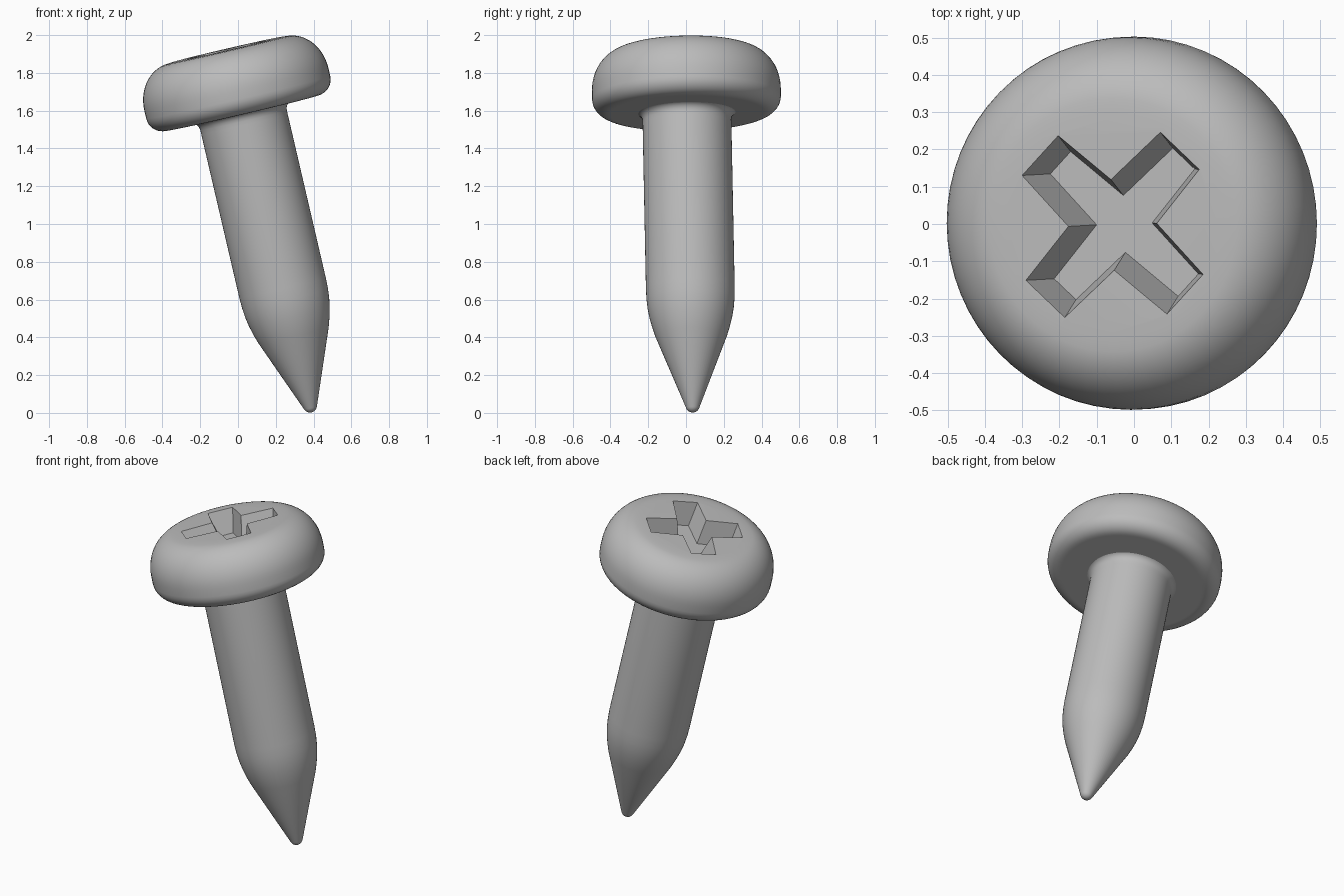
import bpy, bmesh, math
from mathutils import Vector

cube = bpy.data.objects.get("Cube")
if cube:
    bpy.data.objects.remove(cube, do_unlink=True)

SEGMENTS = 64
TIP = Vector((0.39, 0.036, 0.0))
AXIS = Vector((-0.2327, -0.02, 1.0)).normalized()

steel = bpy.data.materials.new("grey steel")
steel.use_nodes = True
grey = (0.5, 0.5, 0.5, 1)
steel.diffuse_color = grey
steel.node_tree.nodes["Principled BSDF"].inputs["Base Color"].default_value = grey


def make_object(name, bm):
    bmesh.ops.recalc_face_normals(bm, faces=bm.faces)
    mesh = bpy.data.meshes.new(name)
    bm.to_mesh(mesh)
    bm.free()
    mesh.materials.append(steel)
    obj = bpy.data.objects.new(name, mesh)
    bpy.context.collection.objects.link(obj)
    return obj


def ring(bm, points):
    return [bm.verts.new(p) for p in points]


def skin(bm, rings):
    """Bridge a stack of equal rings and cap both ends."""
    for low, high in zip(rings, rings[1:]):
        n = len(low)
        for i in range(n):
            j = (i + 1) % n
            bm.faces.new((low[i], low[j], high[j], high[i]))
    bm.faces.new(rings[0][::-1])
    bm.faces.new(rings[-1])


def lathe(name, profile):
    bm = bmesh.new()
    turns = [2 * math.pi * i / SEGMENTS for i in range(SEGMENTS)]
    skin(bm, [ring(bm, [(r * math.cos(t), r * math.sin(t), z) for t in turns])
              for r, z in profile])
    return make_object(name, bm)


def arc(r, z, width, height, start, end, steps):
    """Elliptical profile arc, angles in degrees."""
    angles = [math.radians(start + (end - start) * i / steps) for i in range(steps + 1)]
    return [(r + width * math.cos(a), z + height * math.sin(a)) for a in angles]


# Pan head: flat underside, small lower round, large upper round, flat crown
head = lathe("head",
             [(0.1, 1.63), (0.405, 1.63)]
             + arc(0.415, 1.715, 0.085, 0.085, -90, 0, 8)
             + arc(0.32, 1.76, 0.18, 0.213, 0, 90, 14)
             + [(0.3, 1.975)])

# Shank: rounded point, cone, soft shoulder, cylinder, fillet under the head
shank = lathe("shank",
              arc(0, 0.04, 0.037, 0.037, -85, -20, 6)
              + [(0.19, 0.42), (0.206, 0.47), (0.219, 0.52), (0.228, 0.57),
                 (0.233, 0.62), (0.235, 0.68), (0.235, 1.57)]
              + arc(0.275, 1.59, 0.04, 0.045, 180, 90, 5))


# Cross recess: a flared cross that narrows with depth
def cross_ring(bm, z, inset):
    points = []
    for k in range(4):
        a = math.radians(47 + 90 * k)
        along = Vector((math.cos(a), math.sin(a), 0))
        side = Vector((-along.y, along.x, 0))
        end, half, inner = 0.272 - inset, 0.073 - inset, 0.086 - inset
        for u, v in ((inner, -inner), (end, -half), (end, half)):
            points.append(along * u + side * v + Vector((0, 0, z)))
    return ring(bm, points)


bm = bmesh.new()
skin(bm, [cross_ring(bm, 1.835, 0.032), cross_ring(bm, 1.975, 0.0),
          cross_ring(bm, 2.05, 0.0)])
cutter = make_object("recess_cutter", bm)
cutter.hide_render = True

cut = head.modifiers.new("cross_recess", "BOOLEAN")
cut.operation = "DIFFERENCE"
cut.solver = "EXACT"
cut.object = cutter
bpy.context.view_layer.update()
evaluated = head.evaluated_get(bpy.context.evaluated_depsgraph_get())
cut_mesh = bpy.data.meshes.new_from_object(evaluated)
head.modifiers.clear()
head.data = cut_mesh
bpy.data.objects.remove(cutter, do_unlink=True)

# Smooth shading, then lean the whole screw onto its tip
for obj in (head, shank):
    bpy.ops.object.select_all(action="DESELECT")
    obj.select_set(True)
    bpy.context.view_layer.objects.active = obj
    bpy.ops.object.shade_smooth_by_angle(angle=math.radians(35))
    obj.rotation_mode = "QUATERNION"
    obj.rotation_quaternion = Vector((0, 0, 1)).rotation_difference(AXIS)
    obj.location = TIP
